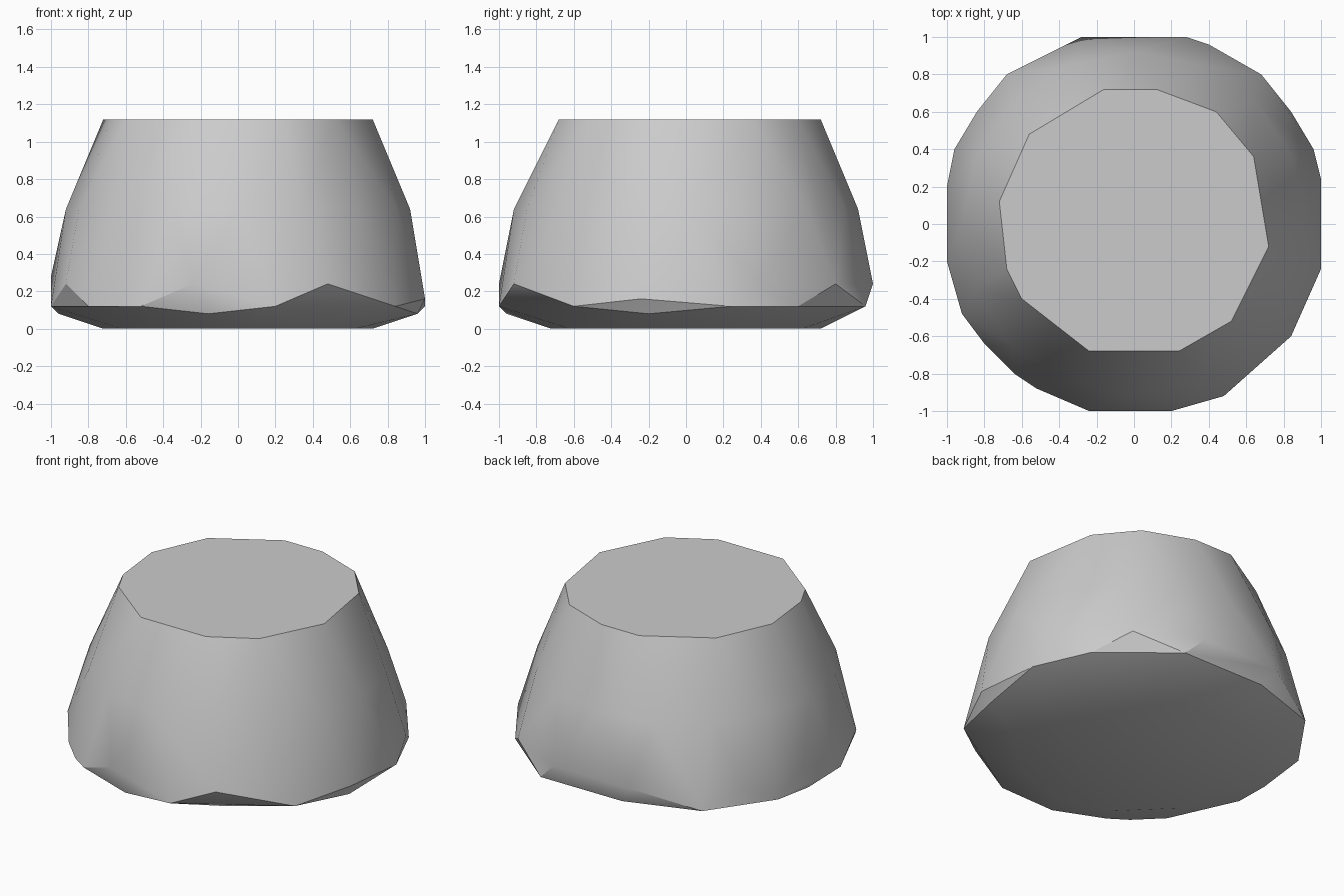
import bpy
import bmesh
from math import cos, sin, pi, radians

cube = bpy.data.objects.get("Cube")
if cube:
    bpy.data.objects.remove(cube, do_unlink=True)

stone = bpy.data.materials.new("plain_grey")
stone.use_nodes = True
colour = (0.6, 0.6, 0.6, 1)
stone.diffuse_color = colour
stone.node_tree.nodes["Principled BSDF"].inputs["Base Color"].default_value = colour

# Flat top outline
TOP_Z = 1.12
top = [(-.16, .72), (.12, .72), (.44, .60), (.64, .36), (.72, -.12), (.52, -.52),
       (.24, -.68), (-.24, -.68), (-.60, -.40), (-.68, -.24), (-.72, .12), (-.56, .48)]

# Chipped lower rim: low corners alternate with raised ones
low, high = .12, .24
rim = [(-.28, 1, high), (.28, 1, high), (.40, .96, low), (.68, .80, high),
       (.84, .60, low), (.96, .40, high), (1, .24, low), (1, -.24, .16),
       (.96, -.20, .08), (.84, -.60, low), (.48, -.92, high), (.20, -1, low),
       (-.24, -1, high), (-.16, -.96, .08), (-.52, -.88, low), (-.64, -.80, low),
       (-.80, -.64, low), (-.92, -.48, high), (-1, -.20, low), (-1, .20, .28),
       (-.96, .08, .08), (-.96, .40, low), (-.84, .60, high), (-.68, .80, low),
       (-.20, .96, low)]


def ring(radius, z, count):
    """Regular ring of points."""
    return [(radius * cos(2 * pi * i / count), radius * sin(2 * pi * i / count), z)
            for i in range(count)]


# Wrap the shoulder, rim, base and top in one faceted shell
points = [(x, y, TOP_Z) for x, y in top] + rim + ring(.92, .64, 16) + ring(.72, 0, 12)
bm = bmesh.new()
for p in points:
    bm.verts.new(p)
hull = bmesh.ops.convex_hull(bm, input=bm.verts)
loose = {g for g in hull["geom_interior"] + hull["geom_unused"]
         if isinstance(g, bmesh.types.BMVert)}
bmesh.ops.delete(bm, geom=list(loose), context='VERTS')
bmesh.ops.dissolve_limit(bm, angle_limit=radians(1), verts=bm.verts, edges=bm.edges)
bmesh.ops.recalc_face_normals(bm, faces=bm.faces)

mesh = bpy.data.meshes.new("tapered_block")
bm.to_mesh(mesh)
bm.free()
mesh.materials.append(stone)
block = bpy.data.objects.new("tapered_block", mesh)
bpy.context.collection.objects.link(block)

# Soft sides with crisp top and rim edges
bpy.context.view_layer.objects.active = block
block.select_set(True)
bpy.ops.object.shade_smooth_by_angle(angle=radians(32))
